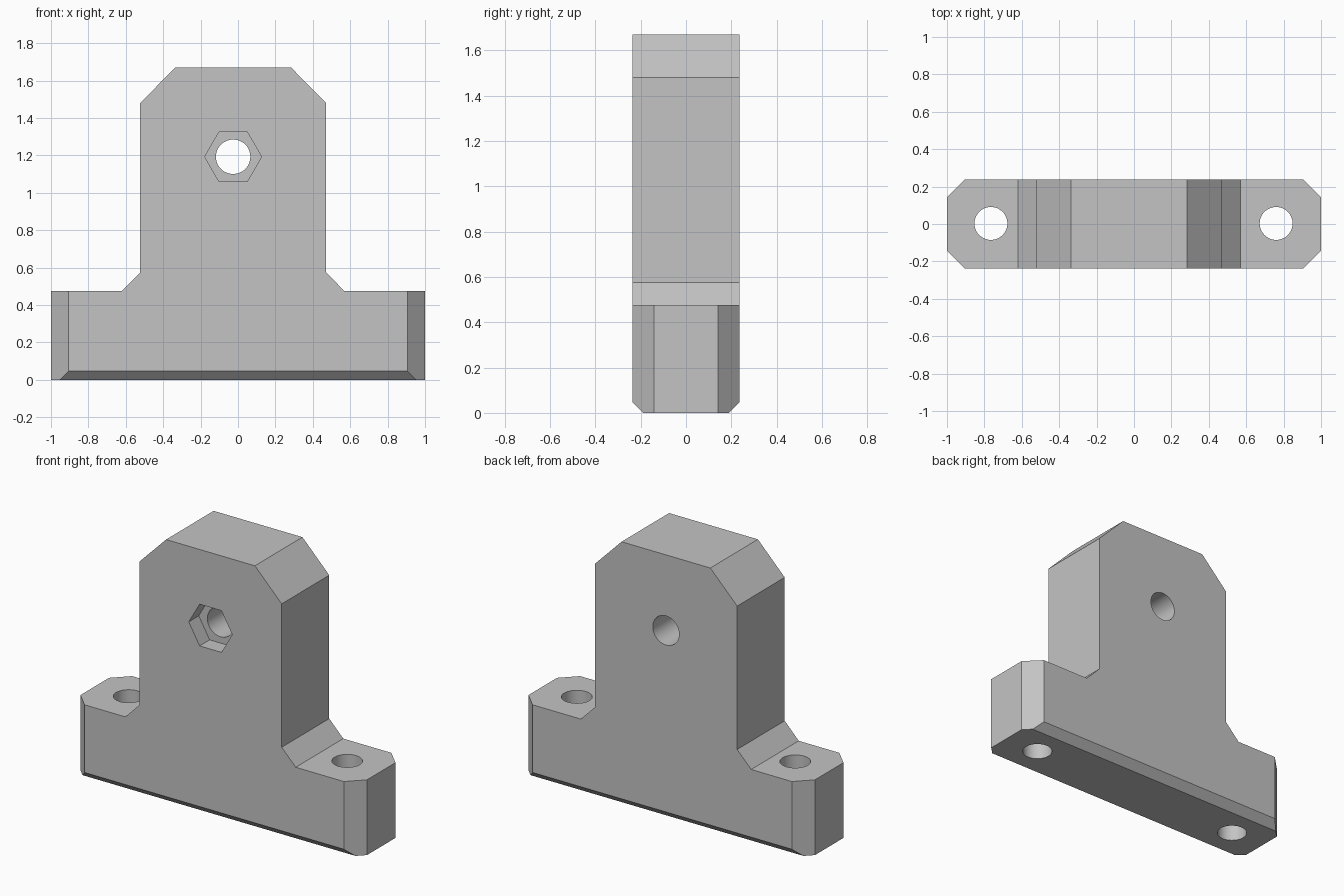
import bpy, bmesh, math
from mathutils import Vector

cube = bpy.data.objects.get("Cube")
if cube:
    bpy.data.objects.remove(cube, do_unlink=True)

HALF_DEPTH = 0.237
CORNER = 0.095       # vertical corner chamfer of the foot
UNDER = 0.048        # chamfer along the underside
MID = -0.026         # centre line of the upright

grey = bpy.data.materials.new("plain grey")
grey.use_nodes = True
colour = (0.55, 0.55, 0.55, 1)
grey.diffuse_color = colour
grey.node_tree.nodes["Principled BSDF"].inputs["Base Color"].default_value = colour


def circle(cx, cy, r, n):
    return [(cx + r * math.cos(2 * math.pi * i / n),
             cy + r * math.sin(2 * math.pi * i / n)) for i in range(n)]


def prism(name, points, axis, lo, hi, planes=()):
    """Extrude a flat profile along y or z, then trim it with planes."""
    bm = bmesh.new()
    place = (lambda a, b, t: (a, t, b)) if axis == "y" else (lambda a, b, t: (a, b, t))
    ends = [[bm.verts.new(place(a, b, t)) for a, b in points] for t in (lo, hi)]
    for ring in ends:
        bm.faces.new(ring)
    n = len(points)
    for i in range(n):
        j = (i + 1) % n
        bm.faces.new((ends[0][i], ends[0][j], ends[1][j], ends[1][i]))
    for co, normal in planes:
        cut = bmesh.ops.bisect_plane(bm, geom=bm.verts[:] + bm.edges[:] + bm.faces[:],
                                     plane_co=co, plane_no=normal, clear_outer=True)
        rim = [e for e in cut["geom_cut"] if isinstance(e, bmesh.types.BMEdge)]
        bmesh.ops.edgeloop_fill(bm, edges=rim)
    bmesh.ops.recalc_face_normals(bm, faces=bm.faces[:])
    mesh = bpy.data.meshes.new(name)
    bm.to_mesh(mesh)
    bm.free()
    mesh.materials.append(grey)
    obj = bpy.data.objects.new(name, mesh)
    bpy.context.collection.objects.link(obj)
    return obj


# Bracket outline: foot, fillets, upright and clipped shoulders
right = [(1, 0), (1, 0.475), (MID + 0.595, 0.475), (MID + 0.497, 0.575),
         (MID + 0.497, 1.48), (MID + 0.31, 1.67)]
left = [(MID - 0.31, 1.67), (MID - 0.497, 1.48), (MID - 0.497, 0.575),
        (MID - 0.595, 0.475), (-1, 0.475), (-1, 0)]

# Chamfer planes: four foot corners and the two long lower edges
trims = [(Vector((sx, sy * (HALF_DEPTH - CORNER), 0)), Vector((sx, sy, 0)))
         for sx in (-1, 1) for sy in (-1, 1)]
trims += [(Vector((0, sy * HALF_DEPTH, UNDER)), Vector((0, sy, -1))) for sy in (-1, 1)]
bracket = prism("mounting_bracket", right + left, "y", -HALF_DEPTH, HALF_DEPTH, trims)

# Bolt hole, hexagonal nut recess and the two foot holes
cutters = [
    prism("nut_recess_cutter", circle(MID, 1.193, 0.152, 6), "y", -0.4, -HALF_DEPTH + 0.1),
    prism("bolt_hole_cutter", circle(MID, 1.193, 0.092, 48), "y", -0.5, 0.5),
]
for side, x in (("right", -0.765), ("left", 0.76)):
    cutters.append(prism(side + "_foot_hole_cutter", circle(x, 0.003, 0.088, 48), "z", -0.2, 0.7))

bpy.ops.object.select_all(action="DESELECT")
bpy.context.view_layer.objects.active = bracket
bracket.select_set(True)
for cutter in cutters:
    cutter.hide_render = True
    mod = bracket.modifiers.new(cutter.name, "BOOLEAN")
    mod.operation = "DIFFERENCE"
    mod.solver = "EXACT"
    mod.object = cutter
    bpy.ops.object.modifier_apply(modifier=mod.name)
    bpy.data.objects.remove(cutter, do_unlink=True)

# Round hole walls, crisp chamfers
bpy.ops.object.shade_smooth_by_angle(angle=math.radians(25))
